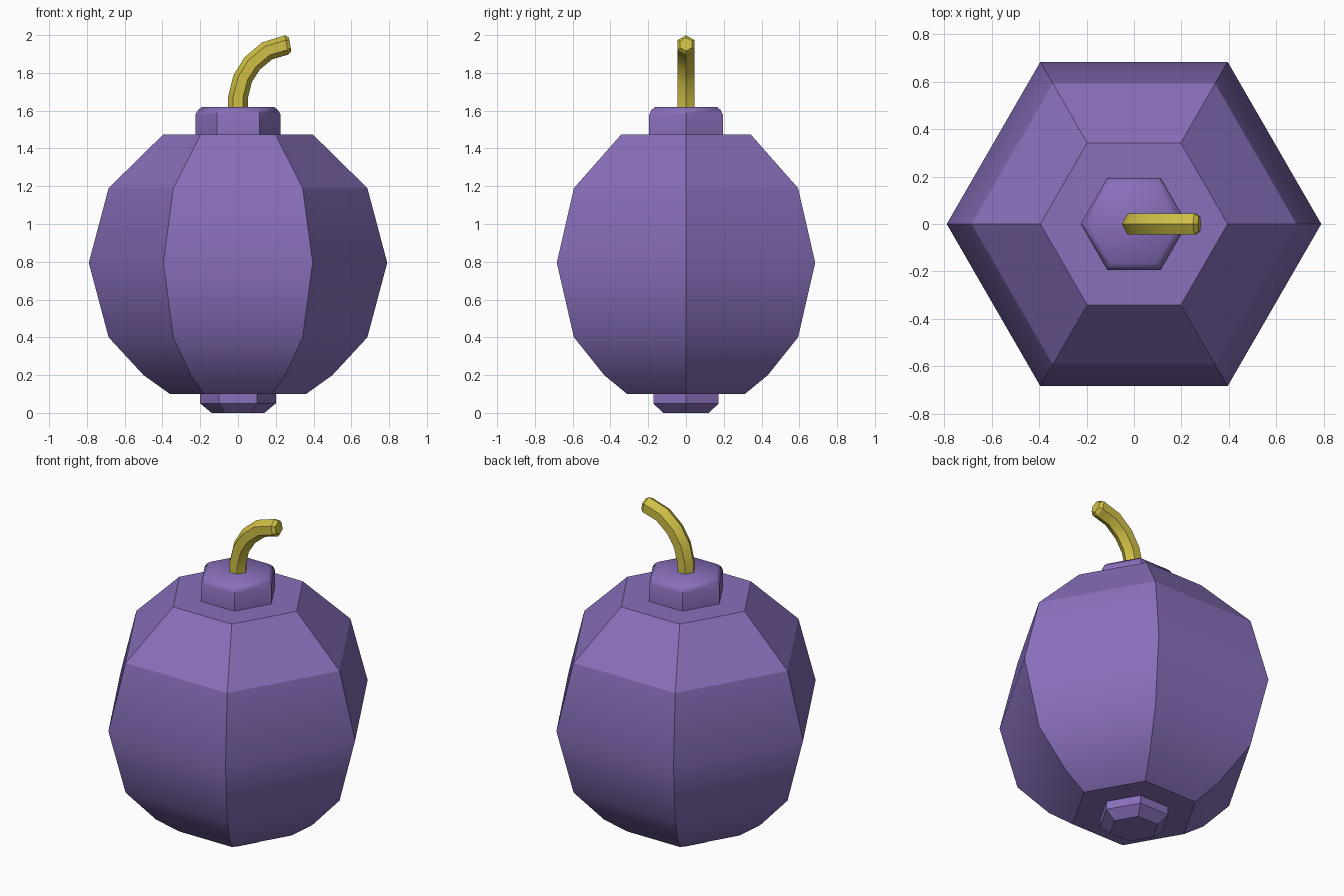
import bpy
from math import cos, sin, pi, radians
from mathutils import Vector

if "Cube" in bpy.data.objects:
    bpy.data.objects.remove(bpy.data.objects["Cube"])

SIDES = 6


def material(name, color):
    m = bpy.data.materials.new(name)
    m.diffuse_color = color
    m.use_nodes = True
    m.node_tree.nodes["Principled BSDF"].inputs["Base Color"].default_value = m.diffuse_color
    return m


def skin_rings(name, rings, mat, angle):
    """Join a stack of six-point rings into a closed solid."""
    n = SIDES
    verts = [v for ring in rings for v in ring]
    faces = [(i * n + k, i * n + (k + 1) % n, (i + 1) * n + (k + 1) % n, (i + 1) * n + k)
             for i in range(len(rings) - 1) for k in range(n)]
    faces += [tuple(reversed(range(n))), tuple(range(len(verts) - n, len(verts)))]
    mesh = bpy.data.meshes.new(name)
    mesh.from_pydata(verts, [], faces)
    mesh.materials.append(mat)
    obj = bpy.data.objects.new(name, mesh)
    bpy.context.collection.objects.link(obj)
    bpy.ops.object.select_all(action='DESELECT')
    obj.select_set(True)
    bpy.context.view_layer.objects.active = obj
    bpy.ops.object.shade_smooth_by_angle(angle=radians(angle))
    return obj


def lathe(name, profile, mat, angle):
    rings = [[(r * cos(2 * pi * k / SIDES), r * sin(2 * pi * k / SIDES), z)
              for k in range(SIDES)] for r, z in profile]
    return skin_rings(name, rings, mat, angle)


purple = material("purple_shell", (0.25, 0.16, 0.50, 1))
yellow = material("yellow_fuse", (0.62, 0.52, 0.06, 1))

# Faceted round body
lathe("body", [(0.36, 0.10), (0.50, 0.20), (0.685, 0.40), (0.79, 0.795),
               (0.685, 1.19), (0.395, 1.475)], purple, 28)

# Collar on top, with a softly shaded rim
lathe("top_cap", [(0.225, 1.46), (0.225, 1.58), (0.212, 1.603), (0.19, 1.62)], purple, 50)

# Small plug underneath
lathe("bottom_plug", [(0.14, 0.0), (0.20, 0.05), (0.20, 0.12)], purple, 30)

# Curved fuse: x, z, tangent tilt from vertical in degrees, radius
path = [(0, 1.60, 0, 0.052), (0, 1.67, 7, 0.052), (0.025, 1.77, 20, 0.052),
        (0.075, 1.85, 38, 0.052), (0.155, 1.917, 58, 0.052),
        (0.258, 1.948, 80, 0.052), (0.276, 1.951, 80, 0.036)]
rings = []
for x, z, tilt, r in path:
    t = radians(tilt)
    side = Vector((cos(t), 0, -sin(t)))
    rings.append([Vector((x, 0, z)) + r * (side * cos(2 * pi * k / SIDES)
                  + Vector((0, 1, 0)) * sin(2 * pi * k / SIDES)) for k in range(SIDES)])
skin_rings("fuse", rings, yellow, 30)
